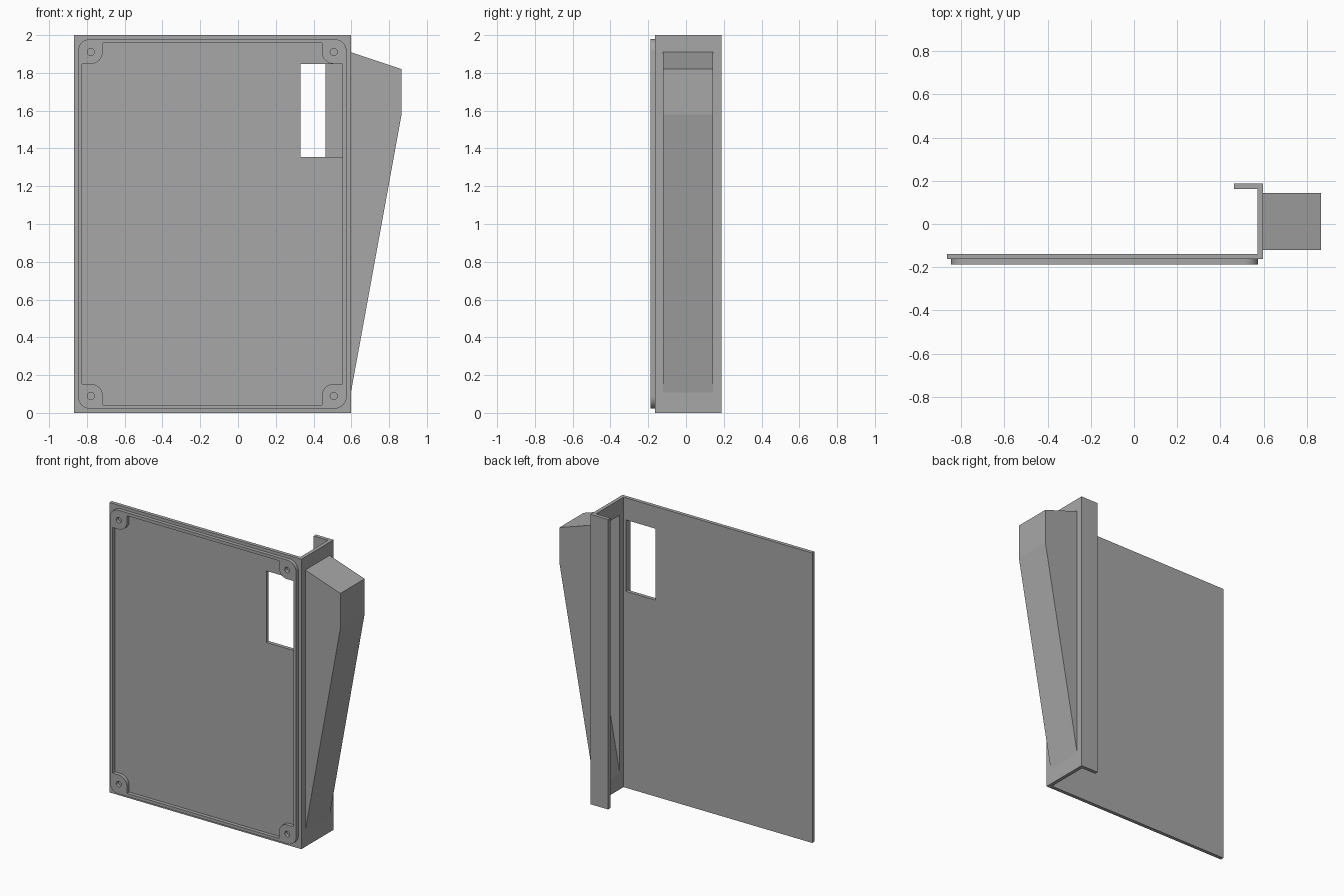
import bpy, bmesh, math
from mathutils import Vector

if "Cube" in bpy.data.objects:
    bpy.data.objects.remove(bpy.data.objects["Cube"])

T = 0.025  # sheet thickness

grey = bpy.data.materials.new("plain grey")
grey.diffuse_color = (0.39, 0.39, 0.39, 1)
grey.use_nodes = True
grey.node_tree.nodes["Principled BSDF"].inputs["Base Color"].default_value = grey.diffuse_color


def prism(name, pts, axis, lo, hi):
    """Extrude an outline along one axis: y uses (x, z) points, z uses (x, y)."""
    def place(p, h):
        return (p[0], h, p[1]) if axis == "y" else (p[0], p[1], h)
    bm = bmesh.new()
    face = bm.faces.new([bm.verts.new(place(p, lo)) for p in pts])
    ext = bmesh.ops.extrude_face_region(bm, geom=[face])
    new = [g for g in ext["geom"] if isinstance(g, bmesh.types.BMVert)]
    bmesh.ops.translate(bm, verts=new, vec=Vector(place((0, 0), hi - lo)))
    bmesh.ops.recalc_face_normals(bm, faces=bm.faces)
    mesh = bpy.data.meshes.new(name)
    bm.to_mesh(mesh)
    bm.free()
    mesh.materials.append(grey)
    obj = bpy.data.objects.new(name, mesh)
    bpy.context.collection.objects.link(obj)
    return obj


def combine(obj, tool, operation):
    """Apply a boolean and remove the tool."""
    mod = obj.modifiers.new("bool", "BOOLEAN")
    mod.operation, mod.object, mod.solver = operation, tool, "EXACT"
    bpy.context.view_layer.objects.active = obj
    bpy.ops.object.modifier_apply(modifier=mod.name)
    bpy.data.objects.remove(tool)


def arc(cx, cz, r, a0, a1, n=8):
    return [(cx + r * math.cos(math.radians(a0 + (a1 - a0) * i / n)),
             cz + r * math.sin(math.radians(a0 + (a1 - a0) * i / n))) for i in range(n + 1)]


def rect(x0, x1, z0, z1):
    return [(x0, z0), (x1, z0), (x1, z1), (x0, z1)]


# Folded sheet: front panel, side wall and back flange in one section
L, R, F, B = -0.867, 0.598, -0.163, 0.188
bracket = prism("folded_bracket", [
    (L, F), (R, F), (R, B), (R - 0.135, B), (R - 0.135, B - T),
    (R - T, B - T), (R - T, F + T), (L, F + T)], "z", 0, 2)

# Window in the panel
combine(bracket, prism("window_cutter", rect(0.33, 0.554, 1.355, 1.848), "y", -0.3, 0), "DIFFERENCE")

# Hollow scoop on the side wall, open to the inside
scoop = prism("scoop", [(0.59, 0.065), (0.866, 1.58), (0.866, 1.82), (0.59, 1.912)],
              "y", -0.121, 0.144)
combine(bracket, scoop, "UNION")
hollow = prism("scoop_cutter", [(0.57, 0.094), (0.841, 1.583), (0.841, 1.802), (0.57, 1.893)],
               "y", -0.121 + T, 0.144 - T)
combine(bracket, hollow, "DIFFERENCE")

# Raised rim with rounded outer corners
x0, x1, z0, z1 = -0.847, 0.575, 0.022, 1.979
r = 0.065
outline = []
for cx, cz, a in ((x1 - r, z1 - r, 0), (x0 + r, z1 - r, 90),
                  (x0 + r, z0 + r, 180), (x1 - r, z0 + r, 270)):
    outline += arc(cx, cz, r, a, a + 90)
rim = prism("front_rim", outline, "y", -0.188, F)

# Recess inside the rim, leaving a rounded screw boss in each corner
w, size, fillet = 0.021, 0.11, 0.063
mx, mz = (x0 + x1) / 2, (z0 + z1) / 2
hx, hz = (x1 - x0) / 2 - w, (z1 - z0) / 2 - w
k = size - fillet
corner = [(hx, hz - size)] + arc(hx - k, hz - k, fillet, 270, 180) + [(hx - size, hz)]
recess = []
for sx, sz in ((1, 1), (-1, 1), (-1, -1), (1, -1)):
    part = corner if sx * sz > 0 else corner[::-1]
    recess += [(mx + sx * x, mz + sz * z) for x, z in part]
combine(rim, prism("recess_cutter", recess, "y", -0.25, -0.1), "DIFFERENCE")

# Blind screw holes in the bosses
for sx in (-1, 1):
    for sz in (-1, 1):
        hole = arc(mx + sx * (hx - k), mz + sz * (hz - k), 0.019, 0, 360, 24)[:-1]
        combine(rim, prism("hole_cutter", hole, "y", -0.25, -0.1), "DIFFERENCE")

# Smooth the round corners, keep the folds sharp
for obj in (bracket, rim):
    bpy.ops.object.select_all(action="DESELECT")
    obj.select_set(True)
    bpy.context.view_layer.objects.active = obj
    bpy.ops.object.shade_smooth_by_angle(angle=math.radians(20 if obj is rim else 5))
